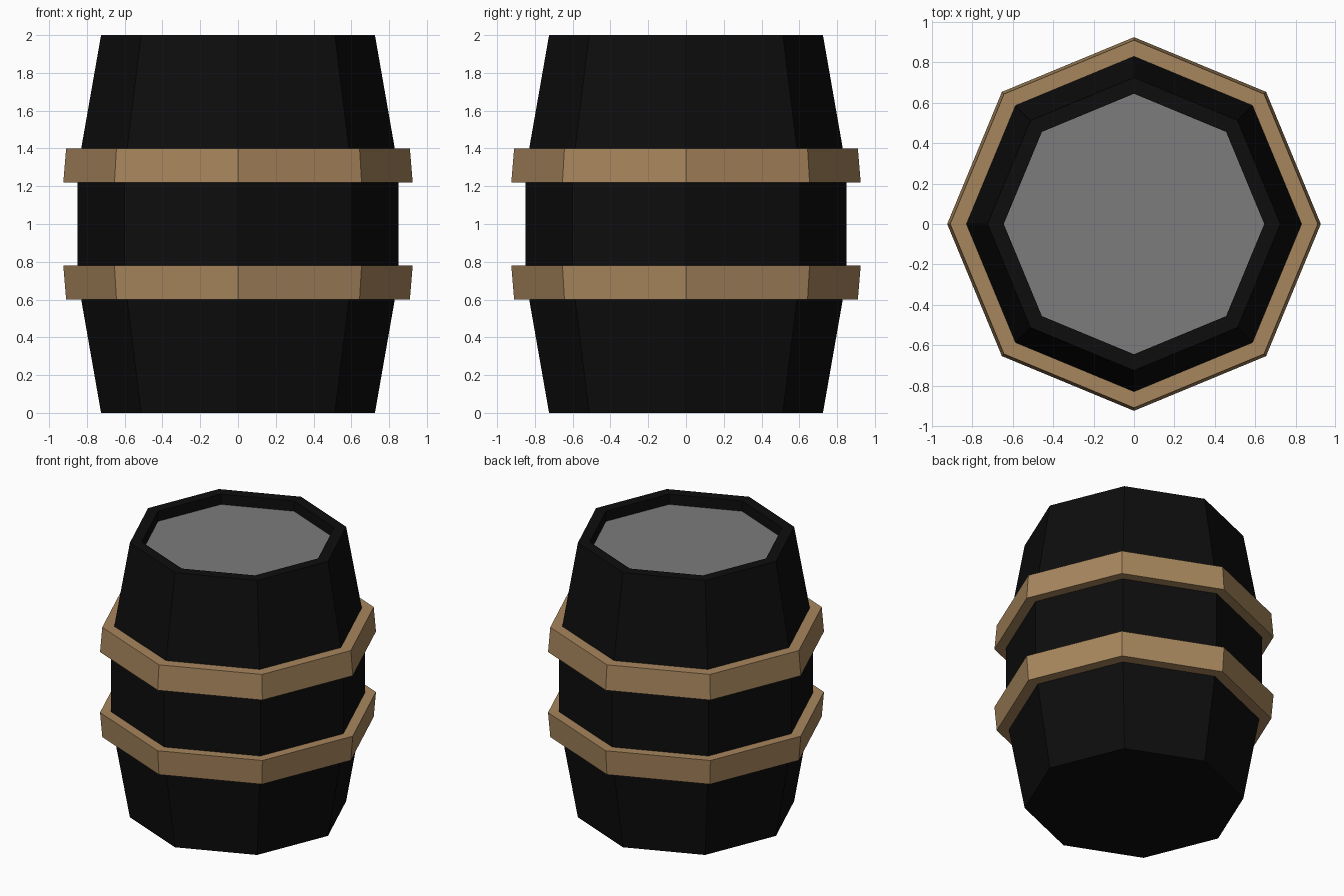
import bpy, bmesh
from math import cos, sin, pi

if "Cube" in bpy.data.objects:
    bpy.data.objects.remove(bpy.data.objects["Cube"])

SIDES = 8


def material(name, rgb):
    m = bpy.data.materials.new(name)
    m.diffuse_color = (*rgb, 1)
    m.use_nodes = True
    m.node_tree.nodes["Principled BSDF"].inputs["Base Color"].default_value = m.diffuse_color
    return m


def lathe(name, profile, mat, closed=False, cap_start=False, cap_end=False):
    """Spin (radius, z) points into an eight-sided flat-faced shell."""
    bm = bmesh.new()
    rings = [[bm.verts.new((r * cos(2 * pi * i / SIDES), r * sin(2 * pi * i / SIDES), z))
              for i in range(SIDES)] for r, z in profile]
    pairs = list(zip(rings, rings[1:]))
    if closed:
        pairs.append((rings[-1], rings[0]))
    for a, b in pairs:
        for i in range(SIDES):
            j = (i + 1) % SIDES
            bm.faces.new((a[i], a[j], b[j], b[i]))
    if cap_start:
        bm.faces.new(rings[0][::-1])
    if cap_end:
        bm.faces.new(rings[-1])
    me = bpy.data.meshes.new(name)
    bm.to_mesh(me)
    bm.free()
    me.materials.append(mat)
    ob = bpy.data.objects.new(name, me)
    bpy.context.collection.objects.link(ob)
    return ob


black = material("dark_staves", (0.004, 0.004, 0.004))
brown = material("tan_hoops", (0.39, 0.24, 0.11))
grey = material("grey_lid", (0.2, 0.2, 0.2))

# Bulging body with a rim and the wall of the recess
lathe("barrel_body",
      [(0.725, 0), (0.83, 0.6), (0.85, 0.78), (0.85, 1.22), (0.83, 1.4),
       (0.725, 2), (0.645, 2), (0.645, 1.925)], black, cap_start=True)

# Sunken lid
lathe("lid", [(0.645, 1.925)], grey, cap_end=True)

# Hoops, mirrored about the middle of the barrel
upper = [(0.845, 1.222), (0.925, 1.22), (0.91, 1.4), (0.825, 1.4)]
lathe("upper_hoop", upper, brown, closed=True)
lathe("lower_hoop", [(r, 2 - z) for r, z in reversed(upper)], brown, closed=True)
